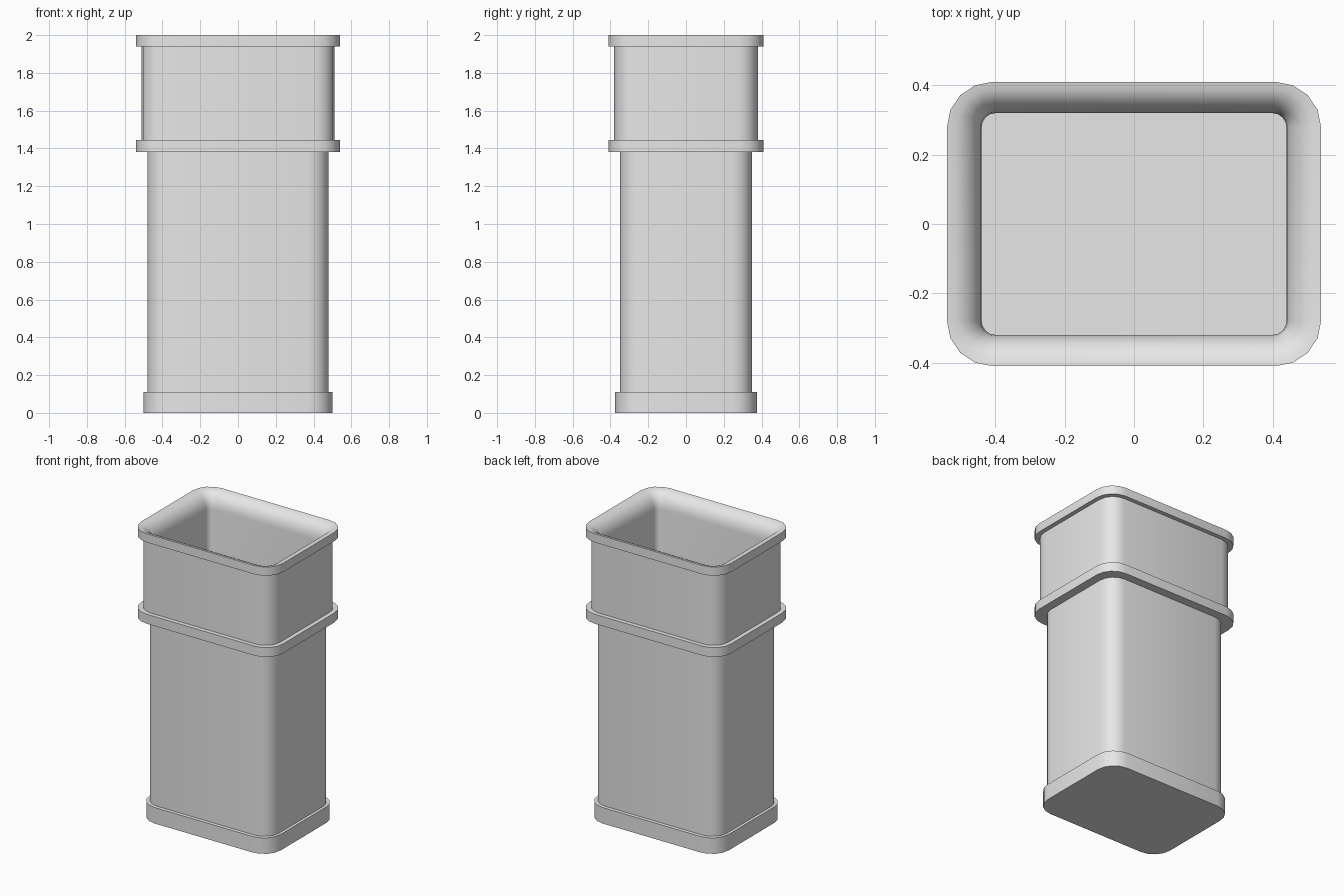
import bpy
import bmesh
import math

cube = bpy.data.objects.get("Cube")
if cube:
    bpy.data.objects.remove(cube, do_unlink=True)

grey = bpy.data.materials.new("light_grey")
grey.use_nodes = True
grey.diffuse_color = (0.8, 0.8, 0.8, 1)
grey.node_tree.nodes["Principled BSDF"].inputs["Base Color"].default_value = (0.8, 0.8, 0.8, 1)

CORNER_STEPS = 4


def rounded_rect(bm, hx, hy, r, z):
    """One horizontal ring of vertices with rounded corners."""
    ring = []
    for k, (sx, sy) in enumerate([(1, 1), (-1, 1), (-1, -1), (1, -1)]):
        for i in range(CORNER_STEPS + 1):
            a = math.pi / 2 * (k + i / CORNER_STEPS)
            ring.append(bm.verts.new((sx * (hx - r) + r * math.cos(a),
                                      sy * (hy - r) + r * math.sin(a), z)))
    return ring


def loft(name, sections, cap_start=False, cap_end=False):
    """Skin a list of (half_x, half_y, radius, z) sections."""
    bm = bmesh.new()
    rings = [rounded_rect(bm, *s) for s in sections]
    n = len(rings[0])
    for a, b in zip(rings, rings[1:]):
        for i in range(n):
            j = (i + 1) % n
            bm.faces.new((a[i], a[j], b[j], b[i]))
    if cap_start:
        bm.faces.new(rings[0][::-1])
    if cap_end:
        bm.faces.new(rings[-1])
    mesh = bpy.data.meshes.new(name)
    bm.to_mesh(mesh)
    bm.free()
    mesh.materials.append(grey)
    obj = bpy.data.objects.new(name, mesh)
    bpy.context.collection.objects.link(obj)
    bpy.ops.object.select_all(action="DESELECT")
    obj.select_set(True)
    bpy.context.view_layer.objects.active = obj
    bpy.ops.object.shade_smooth_by_angle(angle=math.radians(35))
    return obj


# Outlines: half width, half depth, corner radius
BASE = (0.5, 0.375, 0.13)
BODY = (0.48, 0.35, 0.11)
UPPER = (0.51, 0.38, 0.11)
BAND = (0.54, 0.41, 0.13)
INNER = (0.44, 0.32, 0.04)

# Base, walls and middle band
loft("base_plinth", [(*BASE, 0), (*BASE, 0.11), (*BODY, 0.11)], cap_start=True)
loft("lower_body", [(*BODY, 0.11), (*BODY, 1.38)])
loft("middle_band", [(*BODY, 1.38), (*BAND, 1.38), (*BAND, 1.445), (*UPPER, 1.445)])
loft("upper_body", [(*UPPER, 1.445), (*UPPER, 1.94)])

# Rim band that rolls over into the hollow inside, down to the floor
LIP_DROP = 0.11
rim = [(*UPPER, 1.94), (*BAND, 1.94)]
for i in range(7):
    a = math.pi / 2 * i / 6
    t = math.sin(a)
    outline = [o + (n - o) * t for o, n in zip(BAND, INNER)]
    rim.append((*outline, 2 - LIP_DROP * (1 - math.cos(a))))
rim.append((*INNER, 0.08))
loft("rim_and_lining", rim, cap_end=True)
